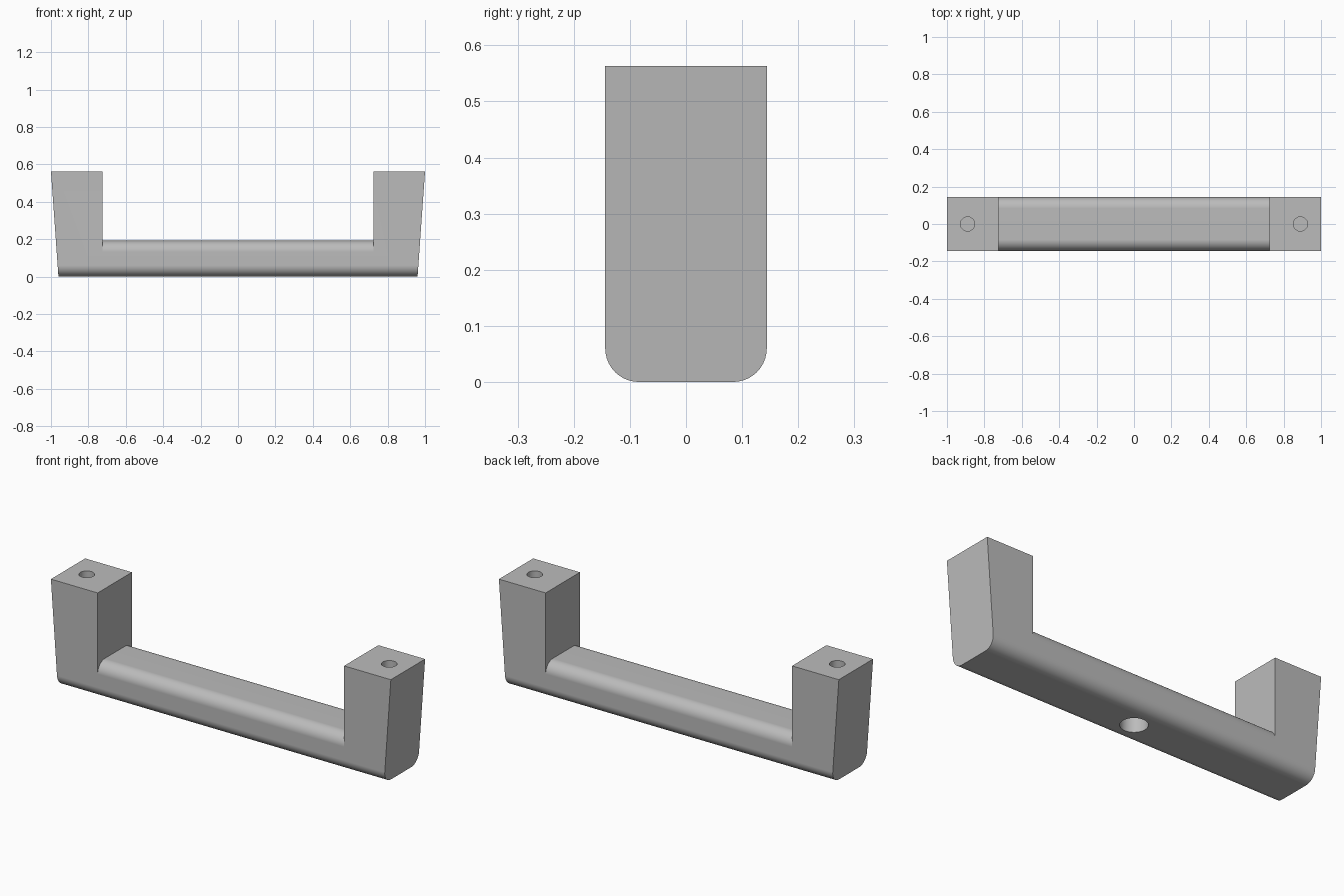
import bpy, bmesh, math

if "Cube" in bpy.data.objects:
    bpy.data.objects.remove(bpy.data.objects["Cube"])

HALF_Y, HEIGHT, BAR_TOP, INNER_X, R = 0.144, 0.563, 0.192, 0.725, 0.06
SEGS = 10

metal = bpy.data.materials.new("satin grey")
metal.diffuse_color = (0.5, 0.5, 0.5, 1)
metal.use_nodes = True
metal.node_tree.nodes["Principled BSDF"].inputs["Base Color"].default_value = metal.diffuse_color


def arc(cy, cz, start, end):
    """Points of a rounded corner in the YZ plane, angles in degrees."""
    out = []
    for i in range(SEGS + 1):
        a = math.radians(start + (end - start) * i / SEGS)
        out.append((cy + R * math.cos(a), cz + R * math.sin(a)))
    return out


def loft(name, profile, half_x):
    """Extrude a YZ profile along X; half_x(z) gives the end position."""
    bm = bmesh.new()
    left = [bm.verts.new((-half_x(z), y, z)) for y, z in profile]
    right = [bm.verts.new((half_x(z), y, z)) for y, z in profile]
    n = len(profile)
    bm.faces.new(left)
    bm.faces.new(right)
    for i in range(n):
        j = (i + 1) % n
        bm.faces.new((left[i], left[j], right[j], right[i]))
    bmesh.ops.recalc_face_normals(bm, faces=bm.faces)
    mesh = bpy.data.meshes.new(name)
    bm.to_mesh(mesh)
    bm.free()
    mesh.materials.append(metal)
    ob = bpy.data.objects.new(name, mesh)
    bpy.context.collection.objects.link(ob)
    return ob


def drill(name, x, z0, z1, radius):
    bpy.ops.mesh.primitive_cylinder_add(vertices=40, radius=radius, depth=z1 - z0,
                                        location=(x, 0, (z0 + z1) / 2))
    ob = bpy.context.object
    ob.name = name
    ob.data.materials.append(metal)
    return ob


# Handle block: rounded lower edges, ends flaring outward toward the top
block = ([(HALF_Y, HEIGHT)]
         + arc(HALF_Y - R, R, 0, -90)
         + arc(-HALF_Y + R, R, -90, -180)
         + [(-HALF_Y, HEIGHT)])
handle = loft("pull_handle", block, lambda z: 0.96 + 0.04 * z / HEIGHT)

# Finger gap: leaves a grip bar with rounded upper edges
c = BAR_TOP - R
gap = ([(0.2, 0.7), (0.2, c)]
       + arc(HALF_Y - R, c, 0, 90)
       + arc(-HALF_Y + R, c, 90, 180)
       + [(-0.2, c), (-0.2, 0.7)])
cutters = [loft("gap_cutter", gap, lambda z: INNER_X)]

# Screw holes in the leg ends and a blind hole under the grip
for side in (-1, 1):
    cutters.append(drill("screw_hole_cutter", side * 0.89, HEIGHT - 0.25, HEIGHT + 0.1, 0.038))
cutters.append(drill("grip_hole_cutter", 0, -0.1, 0.12, 0.066))

for cutter in cutters:
    cutter.hide_render = True
    cutter.hide_set(True)
    mod = handle.modifiers.new(cutter.name, "BOOLEAN")
    mod.operation, mod.solver, mod.object = "DIFFERENCE", "EXACT", cutter

# Apply the cuts, then smooth the rounded edges
bpy.ops.object.select_all(action="DESELECT")
bpy.context.view_layer.objects.active = handle
handle.select_set(True)
for mod in list(handle.modifiers):
    bpy.ops.object.modifier_apply(modifier=mod.name)
for cutter in cutters:
    bpy.data.objects.remove(cutter)
bpy.ops.object.shade_smooth_by_angle(angle=math.radians(30))
weighted = handle.modifiers.new("flat_sides", "WEIGHTED_NORMAL")
weighted.keep_sharp = True
